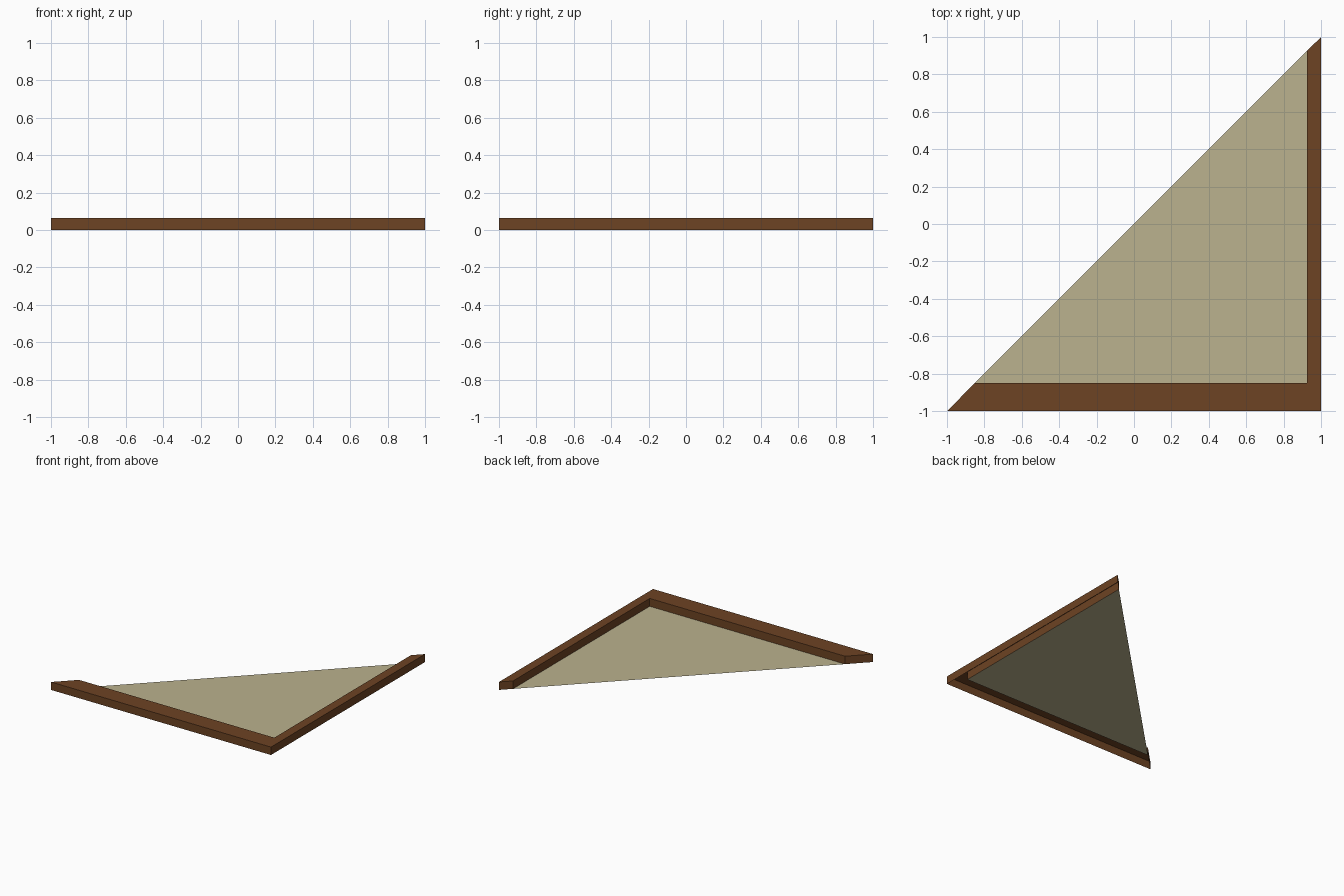
import bpy, bmesh

if "Cube" in bpy.data.objects:
    bpy.data.objects.remove(bpy.data.objects["Cube"])

H = 0.065            # rim height
IX, IY = 0.925, -0.85  # inner faces of the side and front rims


def material(name, srgb):
    m = bpy.data.materials.new(name)
    lin = [((c / 255 + 0.055) / 1.055) ** 2.4 for c in srgb]
    m.diffuse_color = (*lin, 1)
    m.use_nodes = True
    m.node_tree.nodes["Principled BSDF"].inputs["Base Color"].default_value = m.diffuse_color
    return m


def build(name, outline, z, mat, skirt=0.0):
    """Flat face at height z, with walls hanging down by skirt (open below)."""
    bm = bmesh.new()
    top = [bm.verts.new((x, y, z)) for x, y in outline]
    bm.faces.new(top)
    if skirt:
        low = [bm.verts.new((x, y, z - skirt)) for x, y in outline]
        n = len(top)
        for i in range(n):
            j = (i + 1) % n
            bm.faces.new((low[i], low[j], top[j], top[i]))
    me = bpy.data.meshes.new(name)
    bm.to_mesh(me)
    bm.free()
    me.materials.append(mat)
    ob = bpy.data.objects.new(name, me)
    bpy.context.collection.objects.link(ob)
    return ob


brown = material("brown wood", (109, 67, 35))
sand = material("sand panel", (187, 178, 142))

# L-shaped raised rim, hollow underneath, ends cut along the diagonal
build("raised_rim", [(-1, -1), (1, -1), (1, 1), (IX, IX), (IX, IY), (IY, IY)],
      H, brown, H)

# Thin triangular floor panel at ground level
build("floor_panel", [(IY, IY), (IX, IY), (IX, IX)], 0, sand)
